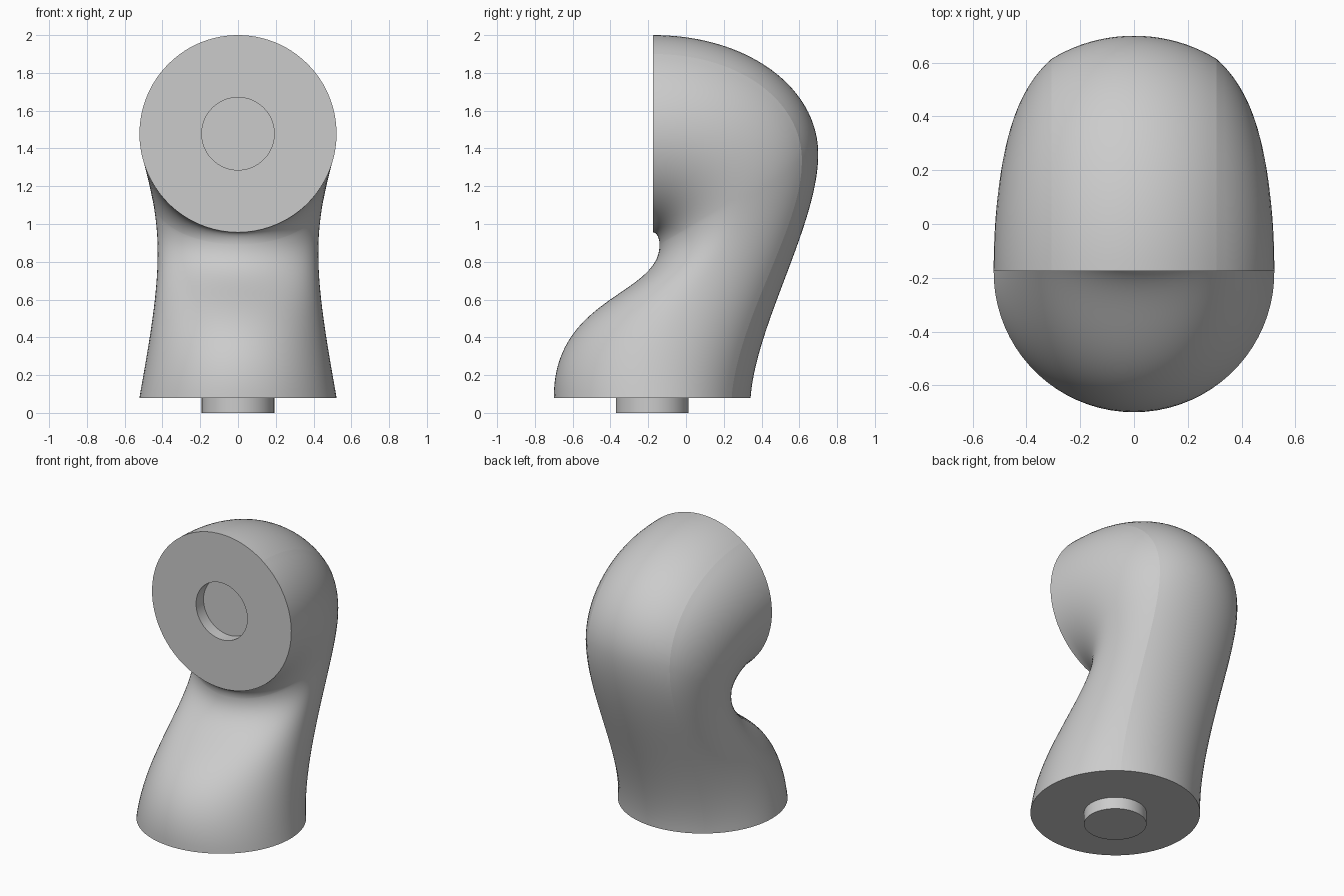
import bpy, bmesh
from math import sin, cos, pi, asin, hypot
from mathutils import Vector
from mathutils.geometry import interpolate_bezier

if "Cube" in bpy.data.objects:
    bpy.data.objects.remove(bpy.data.objects["Cube"])

R, PEG, CREASE_X, CREASE_D = 0.522, 0.192, 0.307, 0.10
A0 = asin((R - CREASE_D) / R)           # angle of the back crease on the round section
STEPS = (40, 36)                        # sections in the trunk and in the bend


def rail(*segments):
    """Chain cubic curves given as four (a, b) points each."""
    pts = []
    for seg, n in zip(segments, STEPS):
        part = interpolate_bezier(*[Vector((a, b, 0)) for a, b in seg], n + 1)
        pts += part if not pts else part[1:]
    return [(p[0], p[1]) for p in pts]


# side profile rails (y, z) and half width
front = rail([(-0.70, 0.08), (-0.70, 0.62), (-0.14, 0.62), (-0.14, 0.89)],
             [(-0.14, 0.89), (-0.14, 0.925), (-0.155, 0.956), (-0.175, 0.956)])
back = rail([(0.342, 0.08), (0.37, 0.47), (0.70, 1.0), (0.70, 1.37)],
            [(0.70, 1.37), (0.70, 1.72), (0.33, 2.0), (-0.175, 2.0)])
width = rail([(R, 0), (0.44, 0), (0.394, 0), (0.45, 0)],
             [(0.45, 0), (0.485, 0), (R, 0), (R, 0)])

# angles round a section, with the two creases exactly on vertices
NB, NS = 20, 60
angles = [A0 + (pi - 2 * A0) * i / NB for i in range(NB)]
angles += [pi - A0 + (pi + 2 * A0) * i / NS for i in range(NS)]
N = len(angles)
CREASES = (0, NB)


def section(f, b, w):
    """Round back arc of fixed shape, flanks scaled to the local width and depth."""
    d = hypot(b[0] - f[0], b[1] - f[1])
    s0, c0 = sin(A0), cos(A0)
    out = []
    for a in angles:
        s, c = sin(a), cos(a)
        if s >= s0 - 1e-6:
            x, u = R * c, d - R * (1 - s)
        else:
            u = (s + 1) / (s0 + 1) * (d - CREASE_D)
            x = w * c
            if s > 0:
                x = CREASE_X + (w - CREASE_X) * (abs(c) - c0) / (1 - c0)
                x = x if c > 0 else -x
        t = u / d
        out.append((x, f[0] + (b[0] - f[0]) * t, f[1] + (b[1] - f[1]) * t))
    return out


# stacked loops: peg, body sections, socket
CY, CZ, FY = -0.179, 1.478, -0.175
loops = [[(PEG * cos(a), CY + PEG * sin(a), z) for a in angles] for z in (0, 0.08)]
loops += [section(f, b, w[0]) for f, b, w in zip(front, back, width)]
loops += [[(PEG * cos(a), y, CZ + PEG * sin(a)) for a in angles] for y in (FY, FY + 0.08)]

bm = bmesh.new()
rings = [[bm.verts.new(p) for p in loop] for loop in loops]
for lo, hi in zip(rings, rings[1:]):
    for i in range(N):
        j = (i + 1) % N
        bm.faces.new((lo[i], lo[j], hi[j], hi[i]))
bm.faces.new(rings[0][::-1])
bm.faces.new(rings[-1])
for face in bm.faces:
    face.smooth = True

# sharp rims and back creases
for k in (0, 1, 2, len(rings) - 3, len(rings) - 2, len(rings) - 1):
    for i in range(N):
        bm.edges.get((rings[k][i], rings[k][(i + 1) % N])).smooth = False
for k in range(2, len(rings) - 3):
    for i in CREASES:
        bm.edges.get((rings[k][i], rings[k + 1][i])).smooth = False
bmesh.ops.recalc_face_normals(bm, faces=bm.faces)

mesh = bpy.data.meshes.new("curved_neck")
bm.to_mesh(mesh)
bm.free()
bpy.context.collection.objects.link(bpy.data.objects.new("curved_neck", mesh))
